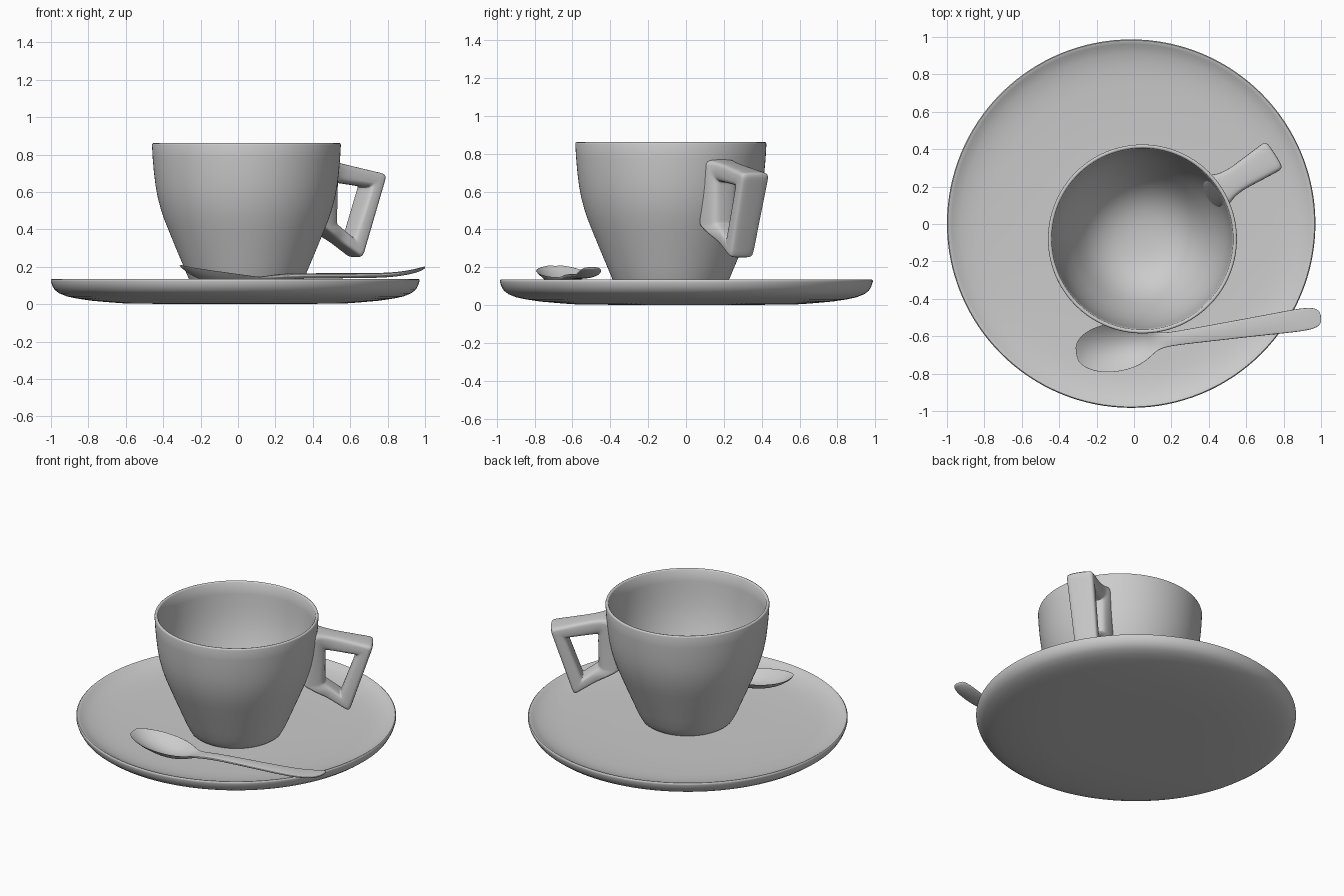
import bpy, bmesh, math
from mathutils import Matrix, Vector

grey = bpy.data.materials.new("light_grey")
grey.diffuse_color = (0.6, 0.6, 0.6, 1)


def finish(name, bm, matrix=Matrix(), subsurf=0):
    bmesh.ops.transform(bm, matrix=matrix, verts=bm.verts)
    bmesh.ops.recalc_face_normals(bm, faces=bm.faces)
    mesh = bpy.data.meshes.new(name)
    bm.to_mesh(mesh)
    bm.free()
    ob = bpy.data.objects.new(name, mesh)
    bpy.context.collection.objects.link(ob)
    mesh.materials.append(grey)
    if subsurf:
        mod = ob.modifiers.new("smooth", 'SUBSURF')
        mod.levels = mod.render_levels = subsurf
    bpy.ops.object.select_all(action='DESELECT')
    ob.select_set(True)
    bpy.context.view_layer.objects.active = ob
    bpy.ops.object.shade_smooth_by_angle(angle=math.radians(50))
    return ob


def loft(rings, closed_path=False):
    """Skin a row of closed rings; cap the ends unless the path is closed."""
    bm = bmesh.new()
    rows = [[bm.verts.new(p) for p in ring] for ring in rings]
    n = len(rows[0])
    for i in range(len(rows) if closed_path else len(rows) - 1):
        a, b = rows[i], rows[(i + 1) % len(rows)]
        for j in range(n):
            k = (j + 1) % n
            bm.faces.new((a[j], a[k], b[k], b[j]))
    if not closed_path:
        bm.faces.new(rows[0])
        bm.faces.new(rows[-1])
    return bm


def lathe(name, profile, centre, steps=128):
    rings = []
    for r, z in profile:
        rings.append([(r * math.cos(2 * math.pi * i / steps),
                       r * math.sin(2 * math.pi * i / steps), z) for i in range(steps)])
    return finish(name, loft(rings), Matrix.Translation((*centre, 0)))


# Saucer: flat underside, rounded edge, shallow well
lathe("saucer", [
    (0.02, 0.002), (0.4, 0.002), (0.6, 0.005), (0.68, 0.011), (0.77, 0.019),
    (0.85, 0.031), (0.90, 0.042), (0.94, 0.058), (0.965, 0.077), (0.978, 0.1),
    (0.985, 0.122), (0.985, 0.131), (0.98, 0.136), (0.973, 0.135), (0.96, 0.128),
    (0.94, 0.117), (0.91, 0.106), (0.87, 0.096), (0.82, 0.088), (0.75, 0.083),
    (0.6, 0.077), (0.45, 0.074), (0.02, 0.074)], (-0.015, 0.002))

# Cup: tapered outside, rounded bowl inside
CUP = (0.045, -0.08)
lathe("cup", [
    (0.02, 0.072), (0.24, 0.072), (0.268, 0.076), (0.281, 0.087), (0.292, 0.105),
    (0.31, 0.14), (0.335, 0.2), (0.377, 0.3), (0.418, 0.4), (0.440, 0.455), (0.458, 0.51),
    (0.474, 0.57), (0.486, 0.635), (0.495, 0.71), (0.501, 0.78), (0.505, 0.852),
    (0.503, 0.859), (0.497, 0.862), (0.490, 0.861), (0.485, 0.855),
    (0.478, 0.78), (0.472, 0.71), (0.462, 0.635), (0.449, 0.57), (0.432, 0.51),
    (0.413, 0.455), (0.390, 0.4), (0.345, 0.31), (0.305, 0.245), (0.26, 0.195),
    (0.21, 0.158), (0.15, 0.131), (0.08, 0.117), (0.02, 0.114)], CUP)


# Handle: closed four-sided loop, flaring where it meets the cup
def half_width(r):
    if r < 0.49:
        return 0.1
    if r < 0.545:
        return 0.1 - (r - 0.49) / 0.055 * 0.035
    return 0.065 + (r - 0.545) / 0.29 * 0.023


outer = [Vector(p) for p in ((0.478, 0.775), (0.85, 0.698), (0.70, 0.242), (0.405, 0.425))]
inner = [Vector(p) for p in ((0.55, 0.652), (0.742, 0.628), (0.643, 0.36), (0.548, 0.432))]
rings = []
for i in range(4):
    j = (i + 1) % 4
    for t in (0, 0.1, 0.3, 0.5, 0.7, 0.9):
        o, n = outer[i].lerp(outer[j], t), inner[i].lerp(inner[j], t)
        ring = []
        # (side, position from outer edge to inner edge)
        for side, s in ((-0.8, 0), (0.8, 0), (1, 0.14), (1, 0.84),
                        (0.75, 1), (-0.75, 1), (-1, 0.84), (-1, 0.14)):
            p = o.lerp(n, s)
            ring.append((p.x, side * half_width(p.x), p.y))
        rings.append(ring)
finish("cup_handle", loft(rings, True),
       Matrix.Translation((*CUP, 0)) @ Matrix.Rotation(math.radians(32.5), 4, 'Z'), 2)

# Spoon: distance from tip, half width, edge height, dish depth, thickness
stations = [
    (0.0, 0.03, 0.211, 0.001, 0.008), (0.012, 0.06, 0.208, 0.008, 0.009),
    (0.05, 0.097, 0.2, 0.03, 0.011), (0.12, 0.127, 0.189, 0.055, 0.012),
    (0.21, 0.136, 0.177, 0.07, 0.012), (0.29, 0.128, 0.166, 0.066, 0.013),
    (0.36, 0.103, 0.157, 0.046, 0.015), (0.405, 0.07, 0.151, 0.02, 0.02),
    (0.44, 0.046, 0.149, 0.003, 0.024), (0.5, 0.038, 0.154, -0.004, 0.03),
    (0.58, 0.039, 0.161, -0.005, 0.03), (0.8, 0.047, 0.161, -0.005, 0.028),
    (1.05, 0.056, 0.162, -0.004, 0.027), (1.17, 0.062, 0.168, -0.003, 0.025),
    (1.26, 0.062, 0.183, -0.002, 0.022), (1.305, 0.05, 0.196, -0.001, 0.018),
    (1.325, 0.026, 0.203, 0, 0.012)]
rings = []
for u, w, z, dish, thick in stations:
    vs = [-1, -0.75, -0.4, 0, 0.4, 0.75, 1]
    top = [(u, v * w, z - dish * (1 - v * v)) for v in vs]
    low = [(u, v * w * 0.97, z - dish * (1 - v * v) - thick * (1 - 0.6 * v * v))
           for v in reversed(vs)]
    rings.append(top + low)
finish("spoon", loft(rings),
       Matrix.Translation((-0.31, -0.69, 0)) @ Matrix.Rotation(math.radians(8.4), 4, 'Z'), 2)
